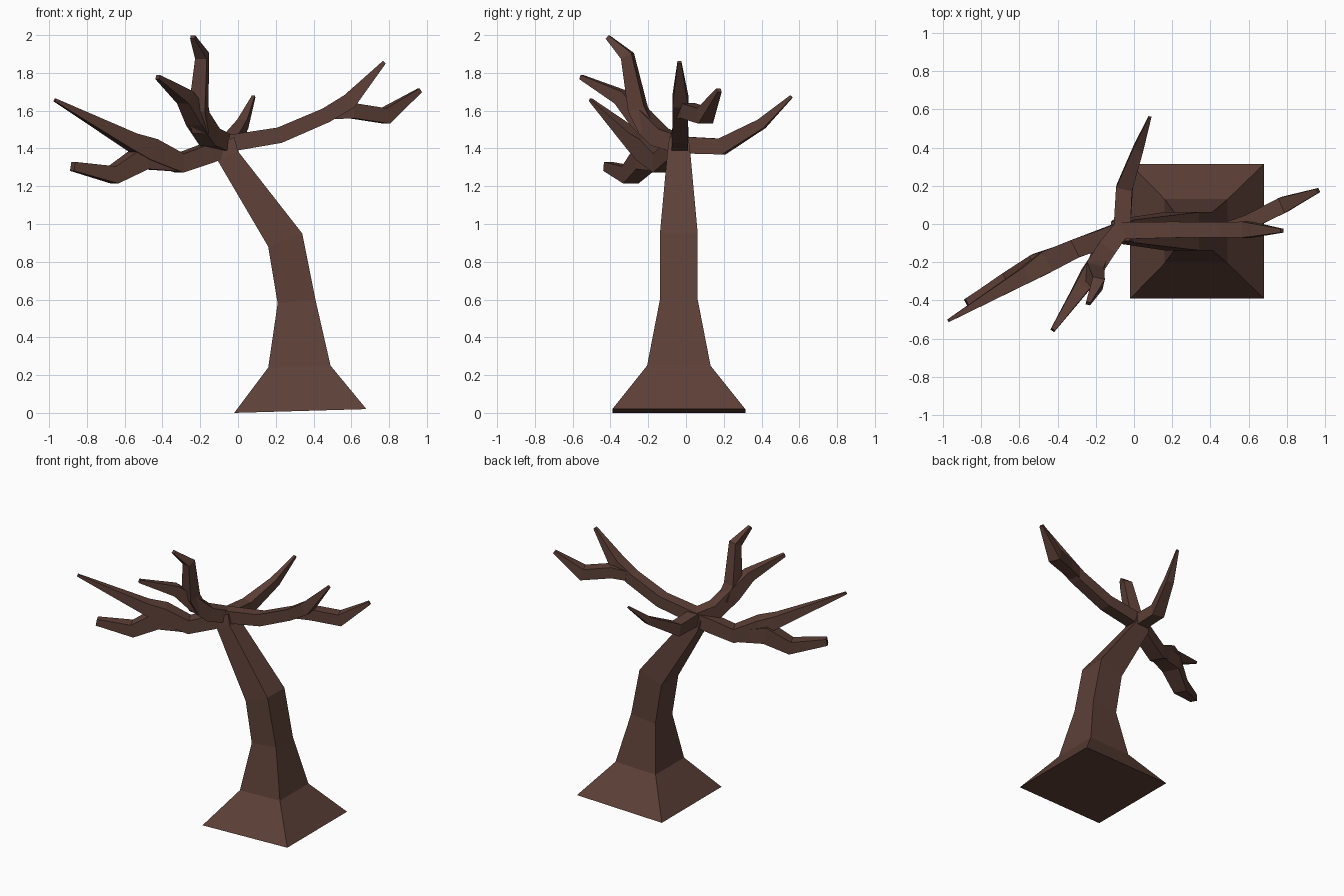
import bpy, bmesh
from mathutils import Vector

if "Cube" in bpy.data.objects:
    bpy.data.objects.remove(bpy.data.objects["Cube"])

bark = bpy.data.materials.new("dark brown bark")
bark.diffuse_color = (0.109, 0.051, 0.038, 1)
bark.use_nodes = True
bark.node_tree.nodes["Principled BSDF"].inputs["Base Color"].default_value = bark.diffuse_color


def skin_rings(name, rings):
    """Join four-sided rings into a closed flat-faced tube."""
    bm = bmesh.new()
    rows = [[bm.verts.new(p) for p in ring] for ring in rings]
    for a, b in zip(rows, rows[1:]):
        for i in range(4):
            j = (i + 1) % 4
            bm.faces.new((a[i], a[j], b[j], b[i]))
    bm.faces.new(rows[0][::-1])
    bm.faces.new(rows[-1])
    bmesh.ops.recalc_face_normals(bm, faces=bm.faces)
    mesh = bpy.data.meshes.new(name)
    bm.to_mesh(mesh)
    bm.free()
    mesh.materials.append(bark)
    obj = bpy.data.objects.new(name, mesh)
    bpy.context.collection.objects.link(obj)
    return obj


def trunk_ring(x0, z0, x1, z1, half):
    """Tilted square section: left edge, right edge, half depth."""
    y = -0.038
    return [(x0, y - half, z0), (x1, y - half, z1),
            (x1, y + half, z1), (x0, y + half, z0)]


def branch(name, *stations):
    """Square tube along stations of (x, y, z, half width)."""
    pts = [Vector(s[:3]) for s in stations]
    side = (pts[-1] - pts[0]).cross(Vector((0, 0, 1))).normalized()
    rings = []
    for i, p in enumerate(pts):
        t = Vector()
        if i > 0:
            t += (p - pts[i - 1]).normalized()
        if i < len(pts) - 1:
            t += (pts[i + 1] - p).normalized()
        up = side.cross(t).normalized()
        h = stations[i][3]
        rings.append([p + h * (a * side + b * up)
                      for a, b in ((-1, -1), (1, -1), (1, 1), (-1, 1))])
    return skin_rings(name, rings)


# Leaning trunk with flared foot
skin_rings("trunk", [
    trunk_ring(-0.02, 0.0, 0.68, 0.02, 0.352),
    trunk_ring(0.16, 0.24, 0.49, 0.25, 0.168),
    trunk_ring(0.21, 0.58, 0.41, 0.60, 0.10),
    trunk_ring(0.16, 0.88, 0.34, 0.95, 0.10),
    trunk_ring(-0.11, 1.34, 0.0, 1.385, 0.06),
    trunk_ring(-0.12, 1.41, -0.02, 1.46, 0.05),
])

# Right branch and its fork
branch("right_branch", (-0.09, -0.035, 1.42, .045), (0.22, -0.03, 1.47, .042),
       (0.465, -0.03, 1.575, .04), (0.59, -0.03, 1.65, .042),
       (0.775, -0.035, 1.857, .01))
branch("right_fork", (0.50, -0.02, 1.59, .035), (0.60, 0.01, 1.60, .04),
       (0.78, 0.10, 1.572, .042), (0.963, 0.175, 1.708, .012))

# Back branch
branch("back_branch", (-0.065, -0.06, 1.42, .045), (-0.05, 0.19, 1.41, .043),
       (0.025, 0.40, 1.53, .027), (0.083, 0.558, 1.675, .008))

# Left branch and its lower fork
branch("left_branch", (-0.05, -0.03, 1.415, .048), (-0.16, -0.075, 1.375, .05),
       (-0.31, -0.13, 1.322, .05), (-0.47, -0.205, 1.395, .058),
       (-0.57, -0.27, 1.44, .043), (-0.97, -0.505, 1.657, .008))
branch("left_fork", (-0.34, -0.14, 1.325, .045), (-0.51, -0.215, 1.35, .06),
       (-0.66, -0.295, 1.26, .046), (-0.875, -0.415, 1.305, .024))

# Front branch and its upright fork
branch("front_branch", (-0.06, -0.02, 1.42, .045), (-0.15, -0.14, 1.46, .05),
       (-0.215, -0.24, 1.56, .05), (-0.28, -0.34, 1.67, .038),
       (-0.425, -0.555, 1.778, .012))
branch("upright_fork", (-0.19, -0.20, 1.50, .045), (-0.21, -0.255, 1.61, .045),
       (-0.19, -0.31, 1.89, .032), (-0.24, -0.415, 1.99, .012))
